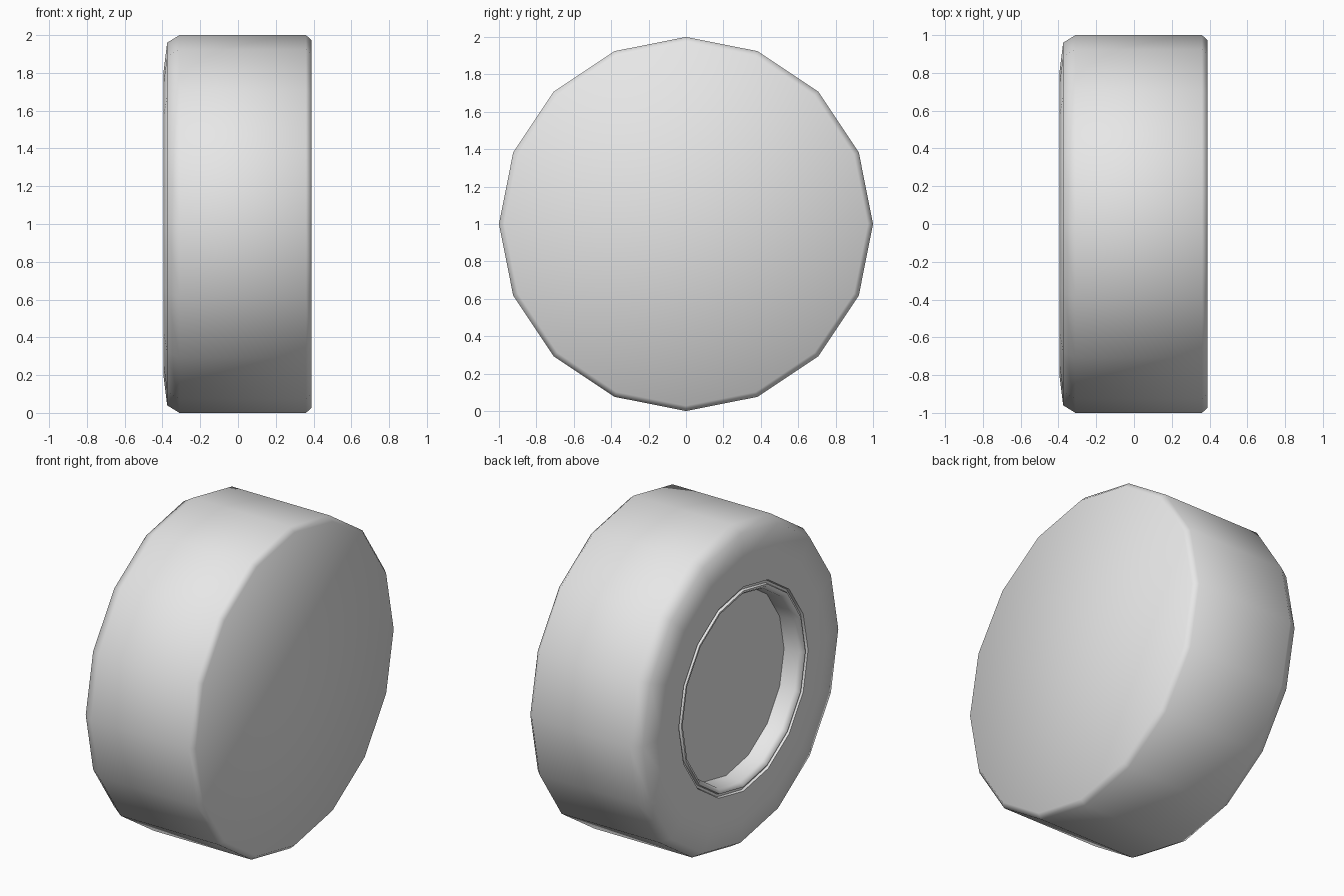
import bpy
import bmesh
from math import sin, cos, pi, radians

if "Cube" in bpy.data.objects:
    bpy.data.objects.remove(bpy.data.objects["Cube"], do_unlink=True)

SIDES = 16

grey = bpy.data.materials.new("light_grey")
grey.use_nodes = True
grey.diffuse_color = (0.8, 0.8, 0.8, 1)
bsdf = next(n for n in grey.node_tree.nodes if n.type == "BSDF_PRINCIPLED")
bsdf.inputs["Base Color"].default_value = (0.8, 0.8, 0.8, 1)


def lathe(name, profile, cap_start=False, cap_end=False):
    """Spin (x, radius) points, listed from +x to -x, about the wheel axis."""
    bm = bmesh.new()
    angles = [2 * pi * i / SIDES for i in range(SIDES)]
    rings = [[bm.verts.new((x, r * sin(a), r * cos(a))) for a in angles]
             for x, r in profile]
    for a, b in zip(rings, rings[1:]):
        for i in range(SIDES):
            j = (i + 1) % SIDES
            bm.faces.new((a[i], a[j], b[j], b[i]))
    if cap_start:
        bm.faces.new(rings[0][::-1])
    if cap_end:
        bm.faces.new(rings[-1])
    mesh = bpy.data.meshes.new(name)
    bm.to_mesh(mesh)
    bm.free()
    mesh.materials.append(grey)
    obj = bpy.data.objects.new(name, mesh)
    obj.location.z = 1
    bpy.context.collection.objects.link(obj)
    bpy.ops.object.select_all(action="DESELECT")
    obj.select_set(True)
    bpy.context.view_layer.objects.active = obj
    bpy.ops.object.shade_smooth_by_angle(angle=radians(56))
    return obj


# Tyre: closed flat side at +x, rounded tread shoulders, open side wall at -x
lathe("tyre", [(0.39, 0.972), (0.36, 1), (-0.31, 1), (-0.375, 0.96),
               (-0.395, 0.8), (-0.395, 0.635), (-0.38, 0.63)], cap_start=True)

# Hub: thin lip inside a narrow groove, then a recessed flat dish
lathe("hub_rim", [(-0.38, 0.63), (-0.38, 0.615), (-0.395, 0.61),
                  (-0.395, 0.598), (-0.37, 0.58), (-0.275, 0.57)], cap_end=True)
